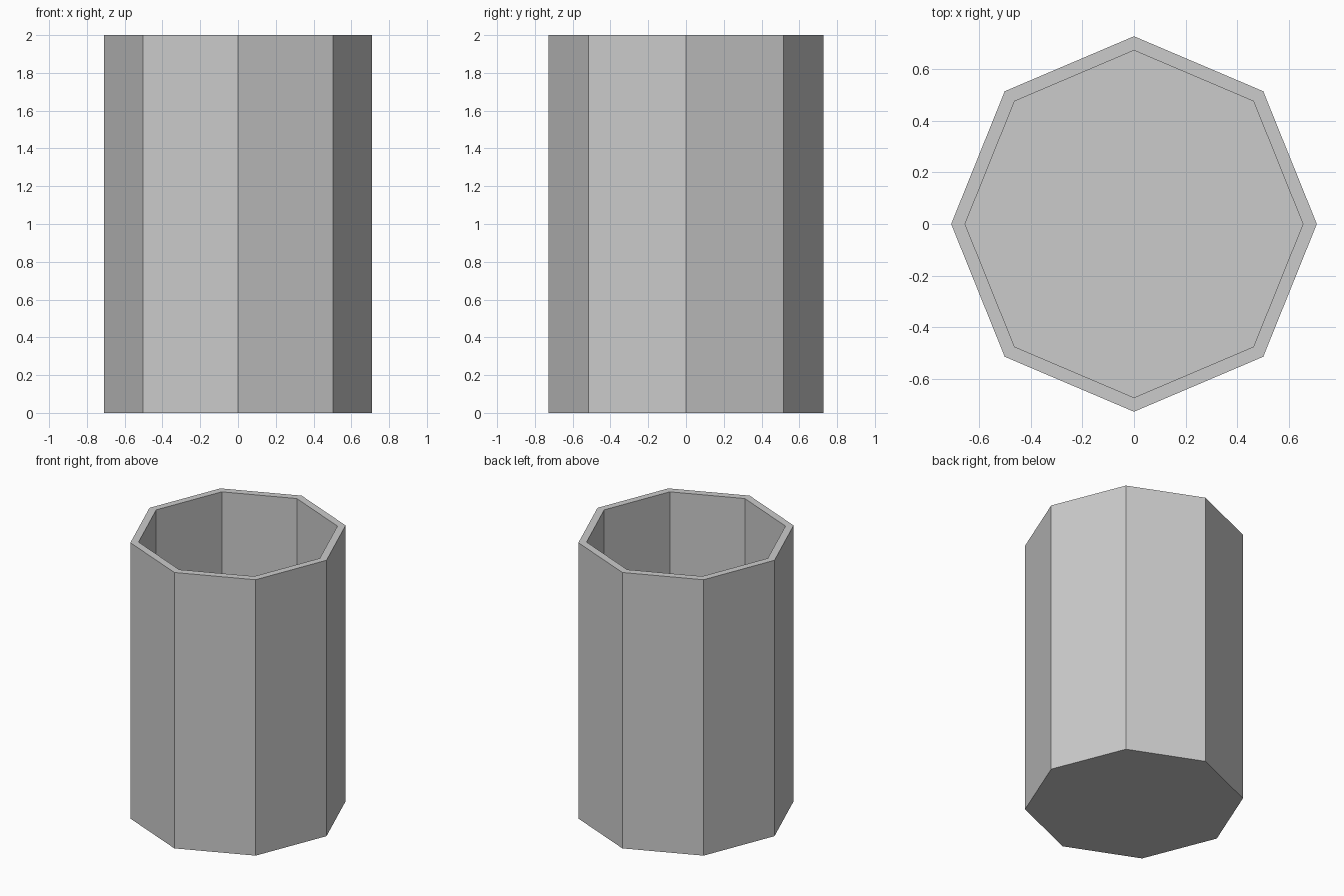
import bpy, bmesh, math

if "Cube" in bpy.data.objects:
    bpy.data.objects.remove(bpy.data.objects["Cube"])

SIDES = 8


def ring(bm, rx, ry, z):
    """Octagonal loop with corners on the x and y axes."""
    return [bm.verts.new((rx * math.cos(i * math.tau / SIDES),
                          ry * math.sin(i * math.tau / SIDES), z))
            for i in range(SIDES)]


# Hollow octagonal container: outer wall, rim, inner wall, floor
bm = bmesh.new()
loops = [ring(bm, *r) for r in ((0.71, 0.729, 0.0), (0.71, 0.729, 2.0),
                                (0.656, 0.674, 2.0), (0.656, 0.674, 0.05))]
for a, b in zip(loops, loops[1:]):
    for i in range(SIDES):
        j = (i + 1) % SIDES
        bm.faces.new((a[i], a[j], b[j], b[i]))
bm.faces.new(loops[0][::-1])   # underside
bm.faces.new(loops[-1])        # inner floor
bmesh.ops.recalc_face_normals(bm, faces=bm.faces)

mesh = bpy.data.meshes.new("octagonal_container")
bm.to_mesh(mesh)
bm.free()
bpy.context.collection.objects.link(bpy.data.objects.new("octagonal_container", mesh))
